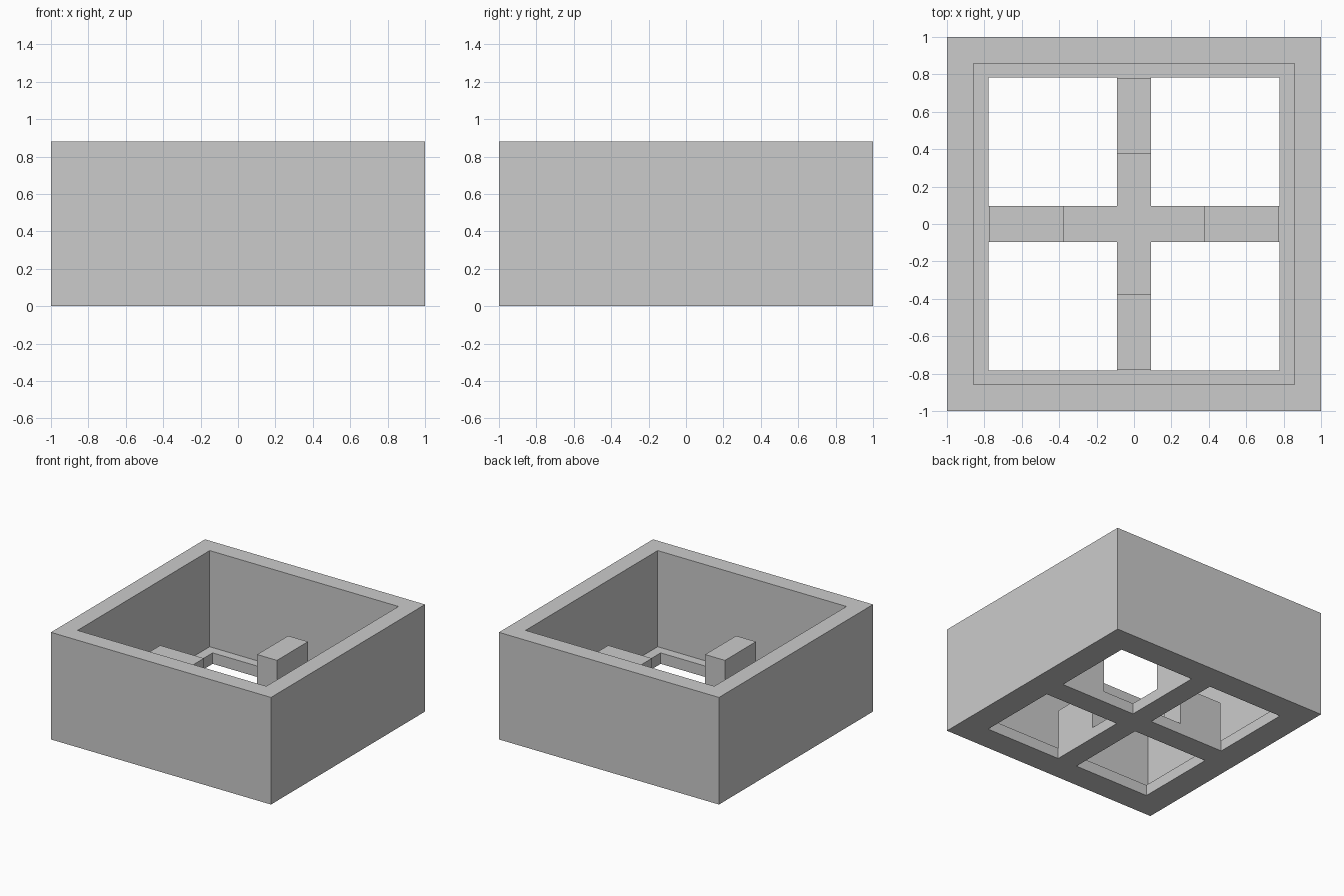
import bpy

default = bpy.data.objects.get("Cube")
if default:
    bpy.data.objects.remove(default, do_unlink=True)

HEIGHT, FLOOR, BLOCK_TOP = 0.88, 0.09, 0.415
INNER, HOLE, BAR, BLOCK_IN = 0.858, 0.778, 0.09, 0.377

grey = bpy.data.materials.new("plain grey")
grey.use_nodes = True
colour = (0.6, 0.6, 0.6, 1)
grey.diffuse_color = colour
grey.node_tree.nodes["Principled BSDF"].inputs["Base Color"].default_value = colour


def box(name, low, high):
    """Axis-aligned box between two opposite corners."""
    bpy.ops.mesh.primitive_cube_add(size=1)
    ob = bpy.context.object
    ob.name = name
    ob.location = [(a + b) / 2 for a, b in zip(low, high)]
    ob.scale = [b - a for a, b in zip(low, high)]
    bpy.ops.object.transform_apply(location=True, rotation=False, scale=True)
    ob.data.materials.append(grey)
    return ob


def cut(target, cutter):
    """Subtract the cutter and discard it."""
    cutter.hide_render = True
    mod = target.modifiers.new("cut", "BOOLEAN")
    mod.operation, mod.solver, mod.object = "DIFFERENCE", "EXACT", cutter
    bpy.context.view_layer.objects.active = target
    bpy.ops.object.modifier_apply(modifier=mod.name)
    bpy.data.objects.remove(cutter, do_unlink=True)


# Open square tray with a thin floor
tray = box("tray", (-1, -1, 0), (1, 1, HEIGHT))
cut(tray, box("cavity", (-INNER, -INNER, FLOOR), (INNER, INNER, HEIGHT + 1)))

# Four square openings leave a cross in the floor
for sx in (-1, 1):
    for sy in (-1, 1):
        xs = sorted((sx * BAR, sx * HOLE))
        ys = sorted((sy * (BAR + 0.005), sy * (HOLE + 0.004)))
        cut(tray, box("opening", (xs[0], ys[0], -1), (xs[1], ys[1], FLOOR + 0.1)))

# Support blocks on the four arms of the cross
for side, sign in (("left", 1), ("right", -1)):
    xs = sorted((sign * BLOCK_IN, sign * (HOLE - 0.005)))
    box(side + "_block", (xs[0], -BAR - 0.005, FLOOR), (xs[1], BAR + 0.005, BLOCK_TOP))
for side, sign in (("front", -1), ("back", 1)):
    ys = sorted((sign * BLOCK_IN, sign * (HOLE + 0.002)))
    box(side + "_block", (-BAR, ys[0], FLOOR), (BAR, ys[1], BLOCK_TOP))
